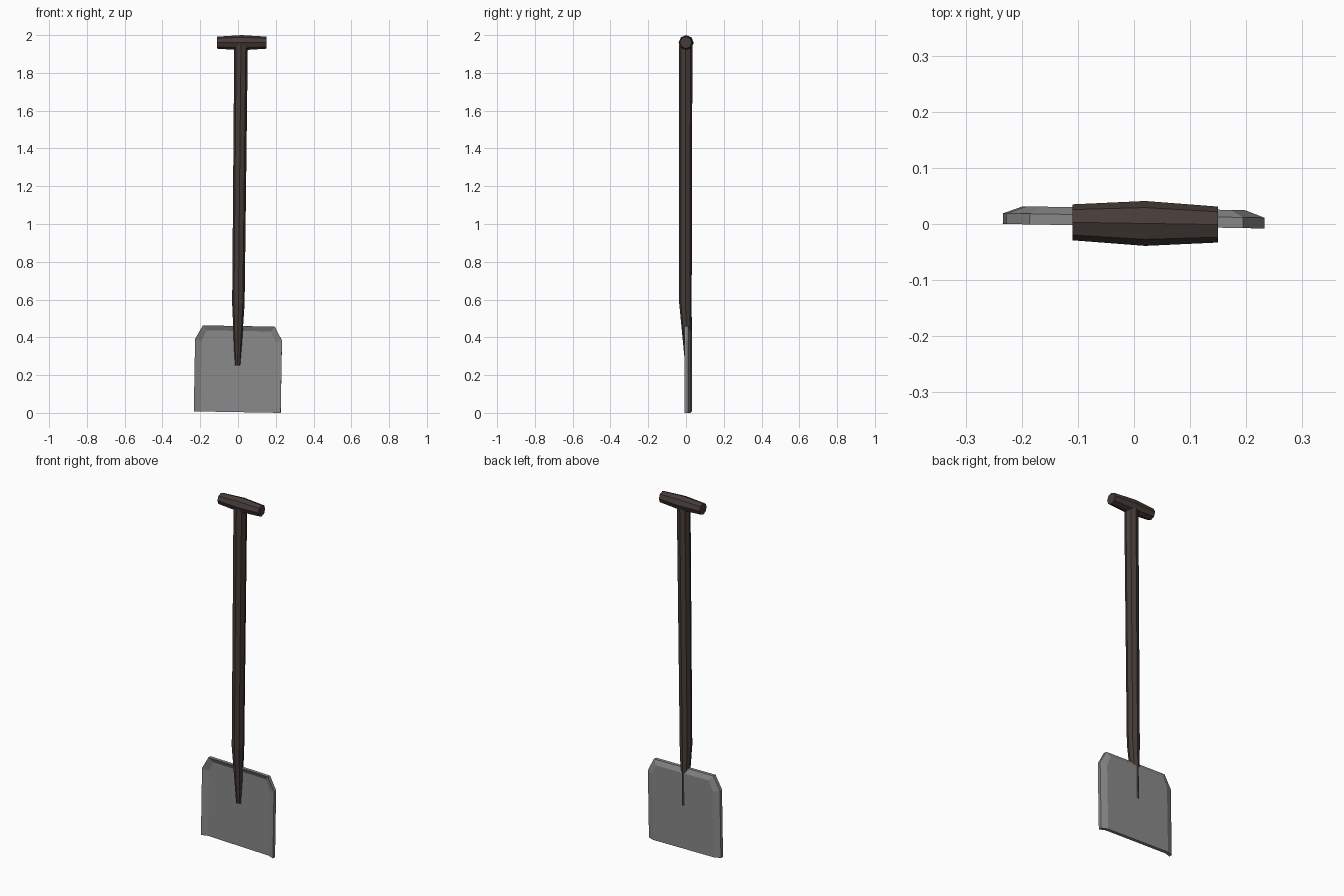
import bpy, bmesh, math
from mathutils import Vector, Matrix

if "Cube" in bpy.data.objects:
    bpy.data.objects.remove(bpy.data.objects["Cube"])

def material(name, col):
    m = bpy.data.materials.new(name)
    m.diffuse_color = (*col, 1)
    m.use_nodes = True
    m.node_tree.nodes["Principled BSDF"].inputs["Base Color"].default_value = m.diffuse_color
    return m

wood = material("dark brown wood", (0.062, 0.045, 0.040))
steel = material("grey steel", (0.25, 0.25, 0.25))

def finish(name, bm, mat):
    bmesh.ops.recalc_face_normals(bm, faces=bm.faces)
    me = bpy.data.meshes.new(name)
    bm.to_mesh(me)
    bm.free()
    me.materials.append(mat)
    ob = bpy.data.objects.new(name, me)
    bpy.context.collection.objects.link(ob)
    return ob

def rod(name, rings, u, v, mat, n=8):
    """Faceted rod through rings of (centre, radius along u, radius along v)."""
    bm = bmesh.new()
    u, v = Vector(u), Vector(v)
    loops = []
    for c, ru, rv in rings:
        loops.append([bm.verts.new(Vector(c) + u * ru * math.cos(a) + v * rv * math.sin(a))
                      for a in (2 * math.pi * i / n for i in range(n))])
    for a, b in zip(loops, loops[1:]):
        for i in range(n):
            j = (i + 1) % n
            bm.faces.new((a[i], a[j], b[j], b[i]))
    bm.faces.new(loops[0])
    bm.faces.new(loops[-1])
    return finish(name, bm, mat)

# Shaft, tapering to a point that pierces the blade
rod("shaft", [((-0.002, 0.014, 0.25), 0.015, 0.018),
              ((0.002, -0.003, 0.58), 0.033, 0.033),
              ((0.016, -0.002, 1.95), 0.036, 0.036)],
    (1, 0, 0), (0, 1, 0), wood)

# Cross grip, thickest in the middle
rod("grip", [((-0.11, 0.003, 1.96), 0.032, 0.032),
             ((0.02, 0.001, 1.96), 0.04, 0.04),
             ((0.15, -0.001, 1.96), 0.032, 0.032)],
    (0, 1, 0), (0, 0, 1), wood)

# Blade: flat pan with lips bent forward along the sides and top
bm = bmesh.new()
outer = [(-0.23, 0.005), (-0.23, 0.388), (-0.19, 0.461), (0.19, 0.461), (0.23, 0.388), (0.23, 0.005)]
inner = [(-0.195, 0.005), (-0.195, 0.378), (-0.17, 0.435), (0.17, 0.435), (0.195, 0.378), (0.195, 0.005)]
sheets = []
for off in (0.0, 0.019):
    o = [bm.verts.new((x, off - 0.004, z)) for x, z in outer]
    i = [bm.verts.new((x, off + 0.009, z)) for x, z in inner]
    bm.faces.new(i)
    for k in range(5):
        bm.faces.new((o[k], o[k + 1], i[k + 1], i[k]))
    sheets.append(o + [i[5], i[0]])
a, b = sheets
for k in range(8):
    j = (k + 1) % 8
    bm.faces.new((a[k], a[j], b[j], b[k]))
pivot = Vector((0, 0, 0.23))
turn = Matrix.Rotation(math.radians(1), 3, 'Y') @ Matrix.Rotation(math.radians(-1), 3, 'Z')
bmesh.ops.rotate(bm, verts=bm.verts, cent=pivot, matrix=turn)
low = min(v.co.z for v in bm.verts)
bmesh.ops.translate(bm, verts=bm.verts, vec=(0, 0, -low))
finish("blade", bm, steel)
